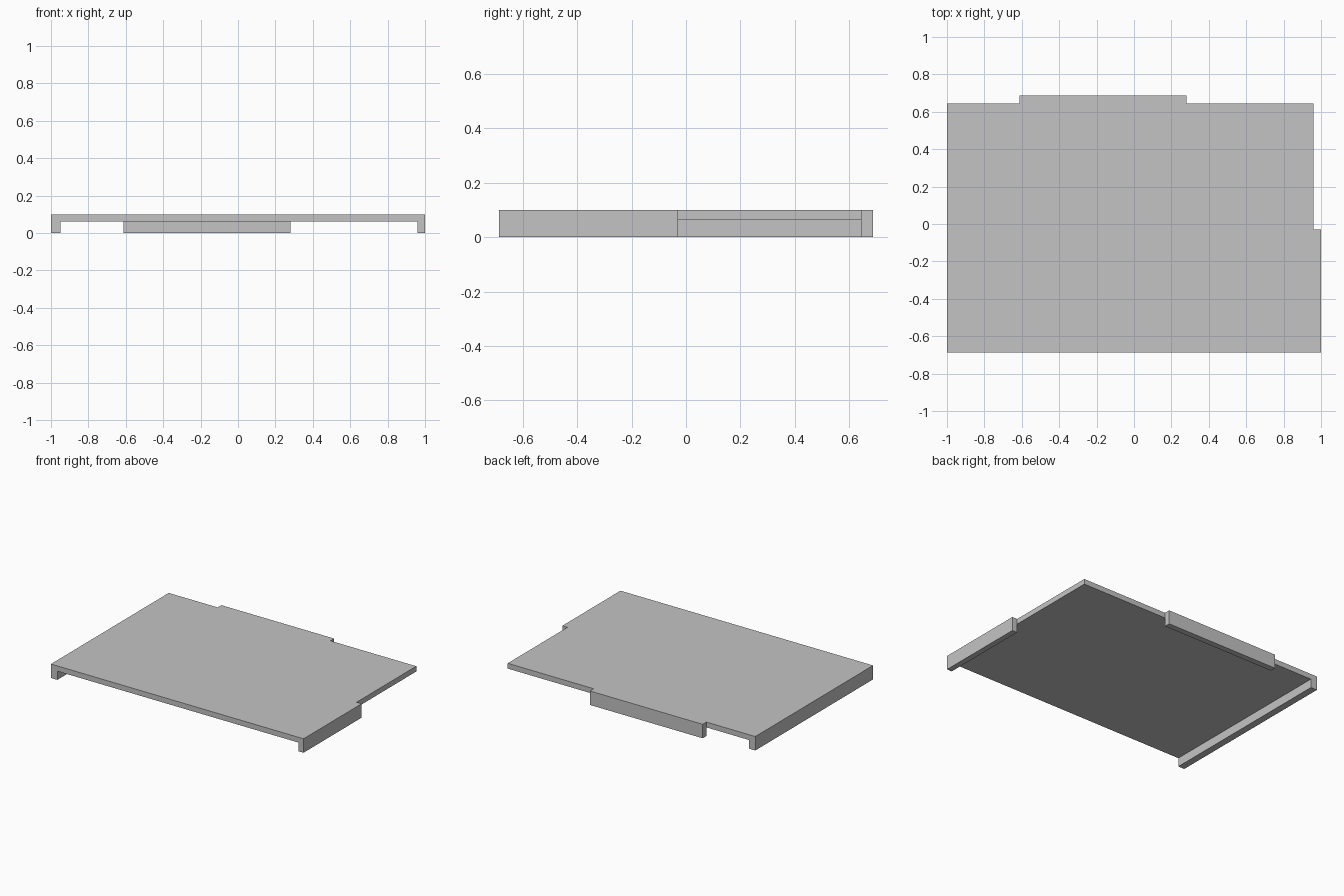
import bpy
import bmesh

cube = bpy.data.objects.get("Cube")
if cube:
    bpy.data.objects.remove(cube, do_unlink=True)

grey = bpy.data.materials.new("plain grey")
grey.use_nodes = True
colour = (0.55, 0.55, 0.55, 1)
grey.diffuse_color = colour
grey.node_tree.nodes["Principled BSDF"].inputs["Base Color"].default_value = colour

# Shared edges of the plate and its flanges
LEFT, RIGHT, FRONT, BACK = -1.0, 0.96, -0.687, 0.645
SIDE_OUT, SIDE_END = 1.0, -0.03
TAB_L, TAB_R, TAB_OUT = -0.613, 0.28, 0.687
UNDER, TOP = 0.062, 0.1


def slab(name, outline, bottom, top):
    """Extrude a flat outline upwards into a solid."""
    bm = bmesh.new()
    face = bm.faces.new([bm.verts.new((x, y, bottom)) for x, y in outline])
    extruded = bmesh.ops.extrude_face_region(bm, geom=[face])["geom"]
    verts = [v for v in extruded if isinstance(v, bmesh.types.BMVert)]
    bmesh.ops.translate(bm, verts=verts, vec=(0, 0, top - bottom))
    bmesh.ops.recalc_face_normals(bm, faces=bm.faces)
    mesh = bpy.data.meshes.new(name)
    bm.to_mesh(mesh)
    bm.free()
    mesh.materials.append(grey)
    obj = bpy.data.objects.new(name, mesh)
    bpy.context.collection.objects.link(obj)
    return obj


def rectangle(x0, x1, y0, y1):
    return [(x0, y0), (x1, y0), (x1, y1), (x0, y1)]


# Top plate with the side step and the back tab
slab("top_plate", [
    (LEFT, FRONT), (SIDE_OUT, FRONT), (SIDE_OUT, SIDE_END), (RIGHT, SIDE_END),
    (RIGHT, BACK), (TAB_R, BACK), (TAB_R, TAB_OUT), (TAB_L, TAB_OUT),
    (TAB_L, BACK), (LEFT, BACK)], UNDER, TOP)

# Flanges hanging below the plate
slab("long_side_flange", rectangle(LEFT, -0.95, FRONT, BACK), 0, UNDER)
slab("short_side_flange", rectangle(RIGHT, SIDE_OUT, FRONT, SIDE_END), 0, UNDER)
slab("back_flange", rectangle(TAB_L, TAB_R, BACK, TAB_OUT), 0, UNDER)
